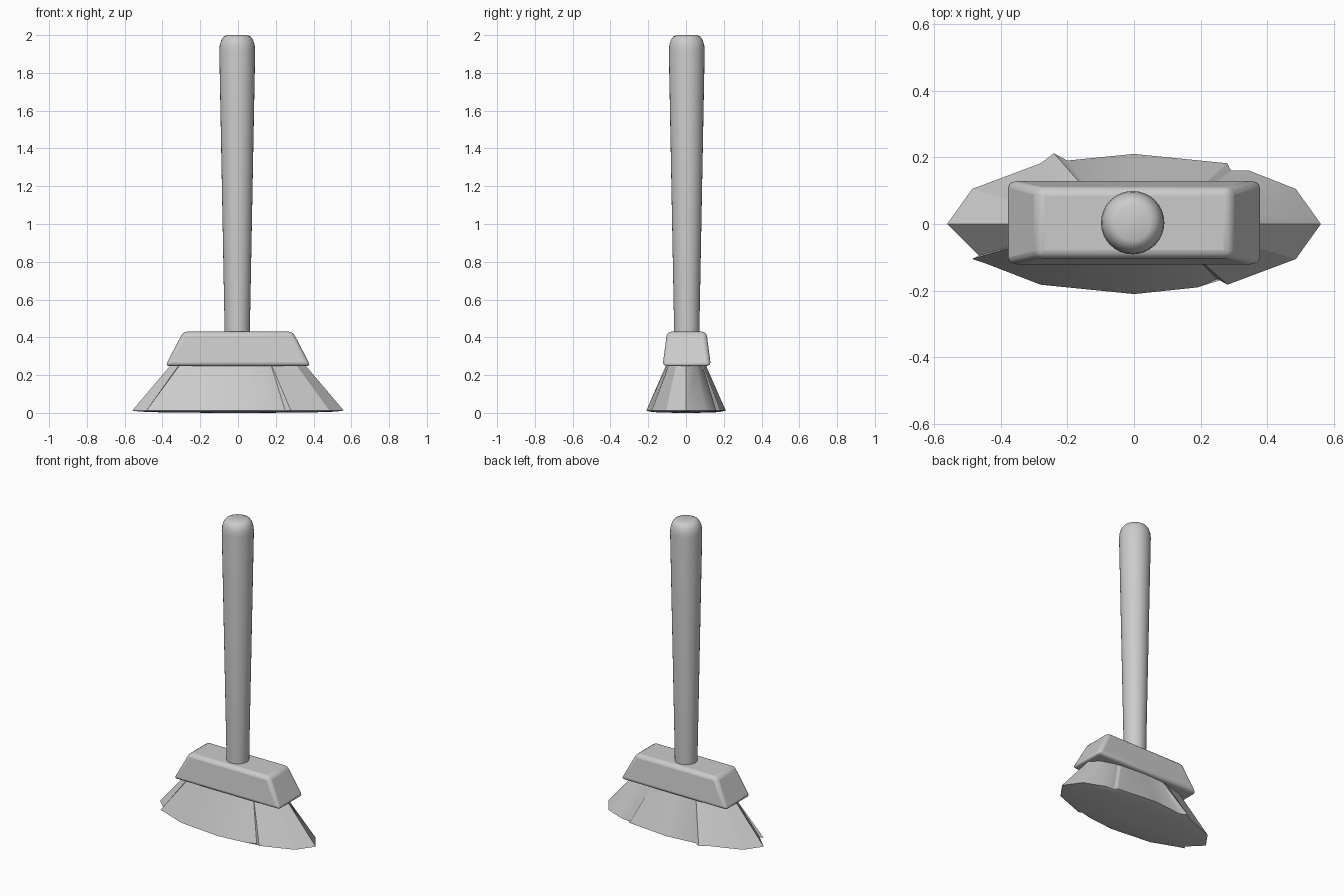
import bpy, math

if "Cube" in bpy.data.objects:
    bpy.data.objects.remove(bpy.data.objects["Cube"])


def make(name, verts, faces, angle):
    mesh = bpy.data.meshes.new(name)
    mesh.from_pydata(verts, [], faces)
    mesh.update()
    ob = bpy.data.objects.new(name, mesh)
    bpy.context.collection.objects.link(ob)
    bpy.ops.object.select_all(action='DESELECT')
    ob.select_set(True)
    bpy.context.view_layer.objects.active = ob
    bpy.ops.object.shade_smooth_by_angle(angle=math.radians(angle))
    return ob


def loft(name, rings, angle):
    """Skin equal-length rings (bottom to top) and cap both ends."""
    n = len(rings[0])
    verts = [v for r in rings for v in r]
    faces = [(k * n + i, k * n + (i + 1) % n, (k + 1) * n + (i + 1) % n, (k + 1) * n + i)
             for k in range(len(rings) - 1) for i in range(n)]
    faces.append(tuple(reversed(range(n))))
    faces.append(tuple(range(len(verts) - n, len(verts))))
    return make(name, verts, faces, angle)


# Handle: tapered round stick with a rounded end
CX, CY = -0.004, 0.004
profile = [(0.067, 0.40), (0.068, 0.50), (0.095, 1.92), (0.092, 1.95),
           (0.084, 1.975), (0.071, 1.992), (0.054, 2.0)]
loft("handle", [[(CX + r * math.cos(a), CY + r * math.sin(a), z)
                 for a in (i * math.tau / 32 for i in range(32))]
                for r, z in profile], 40)

# Head block: tapered box with rounded edges
def rect(hx, hy, z):
    return [(sx * hx, 0.004 + sy * hy, z) for sx, sy in ((-1, -1), (1, -1), (1, 1), (-1, 1))]

block = loft("head_block", [rect(0.385, 0.128, 0.248), rect(0.29, 0.104, 0.43)], 60)
bevel = block.modifiers.new("rounding", 'BEVEL')
bevel.width = 0.022
bevel.segments = 3

# Bristles: flared 12-sided skirt with four splits along the rim
RX, RY = 0.56, 0.21
rim = [(RX * math.cos(i * math.tau / 12), RY * math.sin(i * math.tau / 12)) for i in range(12)]
splits = [(0.345, 0.16), (0.29, 0.16), (-0.20, 0.19), (-0.24, 0.212),
          (-0.465, -0.095), (-0.44, -0.12), (0.19, -0.19), (0.25, -0.165)]


def param(p):
    return math.atan2(p[1] / RY, p[0] / RX) % math.tau

outline = sorted(rim + splits, key=param)


def ellipse(rx, ry, z):
    return [(rx * math.cos(param(p)), ry * math.sin(param(p)), z) for p in outline]

loft("bristles", [ellipse(RX * 0.25, RY * 0.25, 0.0),
                  ellipse(RX * 0.85, RY * 0.85, 0.004),
                  ellipse(RX * 0.94, RY * 0.92, 0.008),
                  [(x, y, 0.012) for x, y in outline],
                  ellipse(0.35, 0.102, 0.26)], 30)
